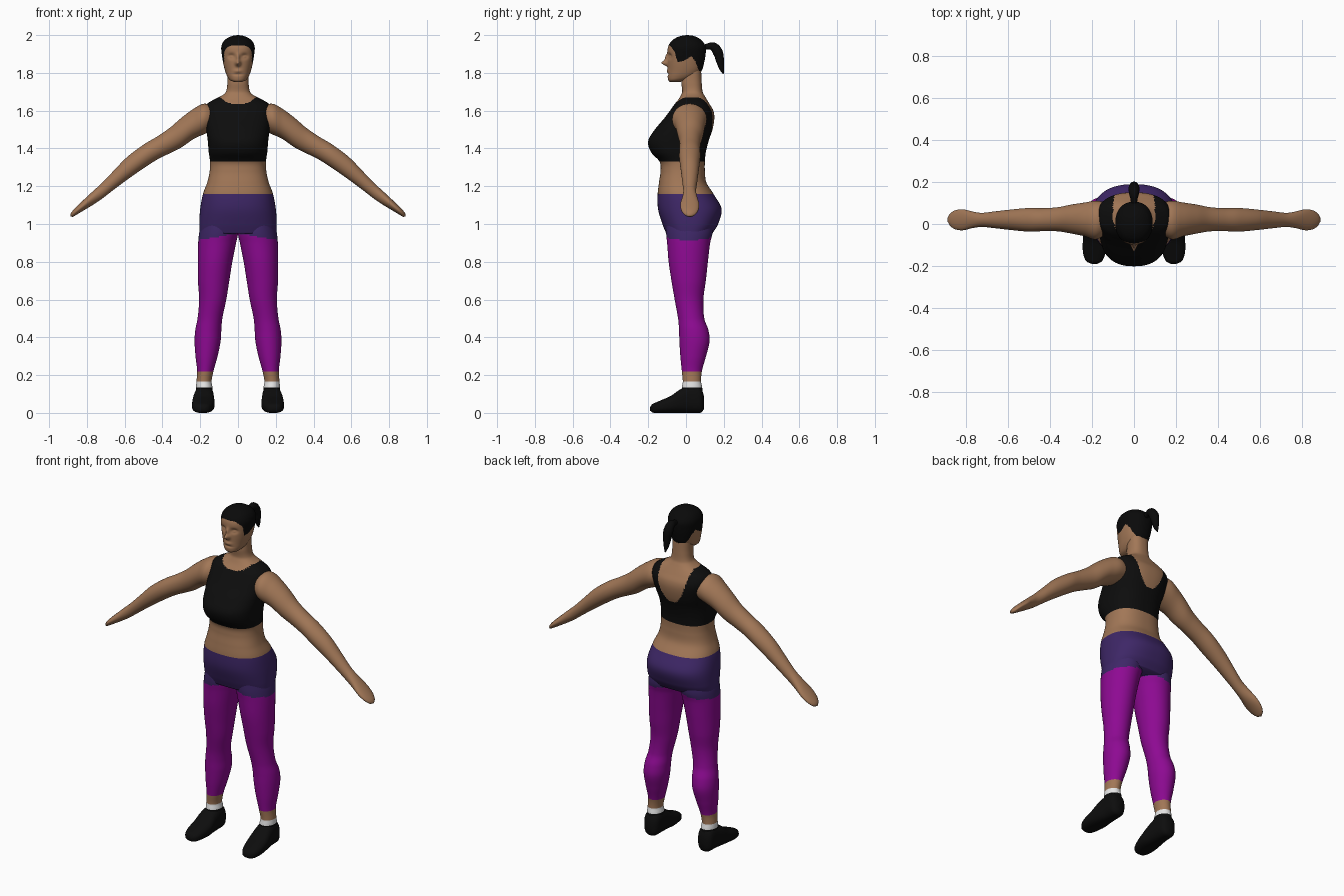
import bpy, bmesh, math
from mathutils import Vector

if "Cube" in bpy.data.objects:
    bpy.data.objects.remove(bpy.data.objects["Cube"], do_unlink=True)

COLOURS = {
    "skin": (0.36, 0.185, 0.095),
    "black cloth": (0.004, 0.004, 0.004),
    "black hair": (0.003, 0.003, 0.003),
    "purple shorts": (0.048, 0.02, 0.135),
    "magenta leggings": (0.27, 0.003, 0.29),
    "white sock": (0.85, 0.85, 0.85),
}
MATS = {}
for label, rgb in COLOURS.items():
    m = bpy.data.materials.new(label)
    m.use_nodes = True
    m.diffuse_color = (*rgb, 1)
    bsdf = m.node_tree.nodes["Principled BSDF"]
    bsdf.inputs["Base Color"].default_value = (*rgb, 1)
    bsdf.inputs["Roughness"].default_value = 0.8
    MATS[label] = m


def sample(keys, t):
    """Smooth Hermite interpolation of the key rows at position t."""
    i = 0
    while i < len(keys) - 2 and t > keys[i + 1][0]:
        i += 1
    a, b = keys[i], keys[i + 1]
    h = b[0] - a[0]
    s = (t - a[0]) / h
    out = []
    for c in range(1, len(a)):
        def slope(j):
            p, q = keys[max(j - 1, 0)], keys[min(j + 1, len(keys) - 1)]
            return (q[c] - p[c]) / (q[0] - p[0]) * h
        out.append((2*s**3 - 3*s*s + 1) * a[c] + (s**3 - 2*s*s + s) * slope(i)
                   + (3*s*s - 2*s**3) * b[c] + (s**3 - s*s) * slope(i + 1))
    return out


def loft(name, axis, keys, rule, power=2.0, step=0.01, segs=64, breaks=(), side=1, shape=None):
    """Skin superellipse rings along an axis; key row = position, low/high of the two other axes."""
    start, end = keys[0][0], keys[-1][0]
    n = math.ceil((end - start) / step)
    ts = {start + (end - start) * i / n for i in range(n + 1)}
    ts = sorted({t for t in ts if all(abs(t - b) > step * 0.4 for b in breaks)} | set(breaks))
    bm = bmesh.new()
    rings = []
    for t in ts:
        ulo, uhi, vlo, vhi = sample(keys, t)
        ring = []
        for k in range(segs):
            ang = 2 * math.pi * (k + 0.5) / segs
            c, s = math.cos(ang), math.sin(ang)
            u = (ulo + uhi) / 2 + (uhi - ulo) / 2 * math.copysign(abs(c) ** (2 / power), c)
            v = (vlo + vhi) / 2 + (vhi - vlo) / 2 * math.copysign(abs(s) ** (2 / power), s)
            p = Vector({"x": (t, u, v), "y": (u, t, v), "z": (u, v, t)}[axis])
            if shape:
                p = shape(p)
            p.x *= side
            ring.append(bm.verts.new(p))
        rings.append(ring)
    for r, q in zip(rings, rings[1:]):
        for k in range(segs):
            j = (k + 1) % segs
            bm.faces.new((r[k], r[j], q[j], q[k]))
    bm.faces.new(rings[0])
    bm.faces.new(rings[-1])
    bmesh.ops.recalc_face_normals(bm, faces=bm.faces)
    used = []
    for f in bm.faces:
        label = rule(f.calc_center_median())
        if label not in used:
            used.append(label)
        f.material_index = used.index(label)
        f.smooth = True
    mesh = bpy.data.meshes.new(name)
    bm.to_mesh(mesh)
    bm.free()
    for label in used:
        mesh.materials.append(MATS[label])
    obj = bpy.data.objects.new(name, mesh)
    bpy.context.collection.objects.link(obj)
    return obj


def centred(rows):
    """Expand rows of (height, half width, front, back)."""
    return [(z, -w, w, f, b) for z, w, f, b in rows]


# Torso: shorts, bare waist, cropped top and neck
def torso_rule(p):
    if p.z < 1.16:
        return "purple shorts"
    if p.z < 1.33 or p.z > 1.672:
        return "skin"
    depth = 0.055 if p.y < 0.02 else 0.22
    scoop = (p.x / 0.1) ** 2 + ((p.z - 1.69) / depth) ** 2 < 1
    return "skin" if scoop else "black cloth"


torso = centred([
    (0.95, .203, -.105, .14), (1.0, .205, -.125, .17), (1.08, .2, -.148, .188),
    (1.16, .185, -.15, .145), (1.22, .163, -.143, .108), (1.28, .15, -.135, .1),
    (1.33, .148, -.14, .1), (1.38, .155, -.185, .105), (1.44, .16, -.2, .12),
    (1.5, .168, -.165, .14), (1.56, .176, -.115, .15), (1.6, .178, -.085, .145),
    (1.635, .165, -.06, .125), (1.66, .125, -.04, .11), (1.68, .085, -.028, .098),
    (1.7, .064, -.02, .088), (1.75, .056, -.025, .083), (1.82, .055, -.02, .08)])
loft("torso", "z", torso, torso_rule, power=2.4, step=0.005, segs=160, breaks=(1.16, 1.33))


# Head: hairline by rule, face features as soft bumps
def face_shape(p):
    if p.y < -0.02:
        def bump(x, z, sx, sz):
            return math.exp(-((abs(p.x) - x) / sx) ** 2 - ((p.z - z) / sz) ** 2)
        p.y += 0.014 * bump(0.035, 1.888, 0.018, 0.014)      # eye sockets
        p.y -= 0.006 * bump(0.035, 1.885, 0.01, 0.007)       # eyelids
        p.y -= 0.032 * bump(0, 1.852, 0.013, 0.014)          # nose tip
        p.y -= 0.014 * bump(0, 1.88, 0.009, 0.02)            # nose bridge
        p.y -= 0.006 * bump(0, 1.81, 0.022, 0.009)           # lips
        p.y += 0.005 * bump(0, 1.792, 0.025, 0.006)          # chin crease
    return p


HAIRLINE = [(-.12, 1.952), (-.085, 1.945), (-.06, 1.915), (-.045, 1.857), (-.02, 1.86),
            (.03, 1.888), (.05, 1.86), (.07, 1.805), (.12, 1.8)]


def head_rule(p):
    for (ya, za), (yb, zb) in zip(HAIRLINE, HAIRLINE[1:]):
        if ya <= p.y <= yb:
            line = za + (zb - za) * (p.y - ya) / (yb - ya)
            return "black hair" if p.z > line else "skin"
    return "skin"


head = centred([
    (1.752, .02, -.085, -.03), (1.76, .04, -.093, 0), (1.78, .056, -.097, .05),
    (1.81, .068, -.096, .082), (1.85, .078, -.097, .095), (1.9, .086, -.098, .104),
    (1.94, .088, -.094, .104), (1.97, .074, -.075, .085), (1.988, .05, -.048, .06),
    (1.997, .024, -.02, .035), (2.0, .004, .003, .01)])
loft("head", "z", head, head_rule, power=2.2, step=0.003, segs=160, shape=face_shape)

# Ponytail: tapered curve tied at the back of the head
tail = bpy.data.curves.new("ponytail", "CURVE")
tail.dimensions = "3D"
tail.bevel_depth = 1.0
tail.bevel_resolution = 5
tail.use_fill_caps = True
path = [(.085, 1.93, .014), (.115, 1.94, .016), (.145, 1.938, .024),
        (.168, 1.91, .027), (.18, 1.865, .022), (.188, 1.825, .014), (.198, 1.795, .003)]
spline = tail.splines.new("BEZIER")
spline.bezier_points.add(len(path) - 1)
for pt, (y, z, r) in zip(spline.bezier_points, path):
    pt.co = (0, y, z)
    pt.radius = r
    pt.handle_left_type = pt.handle_right_type = "AUTO"
tail.materials.append(MATS["black hair"])
bpy.context.collection.objects.link(bpy.data.objects.new("ponytail", tail))


# Limbs, built once per side
def leg_rule(p):
    if p.z > 0.95 - 0.17 * abs(p.x):
        return "purple shorts"
    for top, label in ((.135, "black cloth"), (.165, "white sock"), (.22, "skin")):
        if p.z < top:
            return label
    return "magenta leggings"


leg = [
    (.05, .135, .22, -.02, .085), (.135, .135, .222, -.022, .086), (.165, .14, .22, -.017, .08),
    (.22, .13, .216, -.022, .084), (.3, .108, .225, -.03, .106), (.38, .092, .23, -.035, .125),
    (.44, .088, .226, -.037, .118), (.5, .083, .214, -.042, .097), (.6, .062, .206, -.06, .092),
    (.7, .046, .212, -.077, .105), (.8, .03, .213, -.092, .116), (.9, .01, .211, -.1, .128),
    (.95, .0, .206, -.105, .14), (1.0, .005, .195, -.105, .14)]
foot = [
    (-.19, .175, .2, .012, .03), (-.183, .158, .22, .004, .044), (-.165, .145, .234, 0, .053),
    (-.13, .133, .243, 0, .068), (-.08, .124, .243, 0, .09), (-.03, .126, .238, 0, .125),
    (.02, .128, .23, 0, .145), (.06, .13, .227, 0, .143), (.083, .138, .22, .003, .125),
    (.095, .155, .2, .02, .09)]
arm = [
    (.12, -.04, .1, 1.5, 1.62), (.18, -.073, .11, 1.475, 1.637), (.235, -.058, .102, 1.45, 1.61),
    (.3, -.045, .092, 1.405, 1.562), (.36, -.035, .08, 1.375, 1.51), (.43, -.034, .075, 1.34, 1.462),
    (.5, -.036, .076, 1.295, 1.42), (.59, -.028, .068, 1.232, 1.352), (.66, -.02, .06, 1.18, 1.28),
    (.725, -.014, .053, 1.13, 1.213), (.77, -.02, .06, 1.1, 1.172), (.815, -.03, .07, 1.073, 1.13),
    (.855, -.023, .063, 1.049, 1.092), (.878, -.004, .045, 1.037, 1.067), (.886, .013, .028, 1.041, 1.055)]
for label, side in (("left", 1), ("right", -1)):
    loft(f"{label}_leg", "z", leg, leg_rule, step=0.008, breaks=(.135, .165, .22), side=side)
    loft(f"{label}_shoe", "y", foot, lambda p: "black cloth", power=2.6, side=side)
    loft(f"{label}_arm", "x", arm, lambda p: "skin", side=side)
